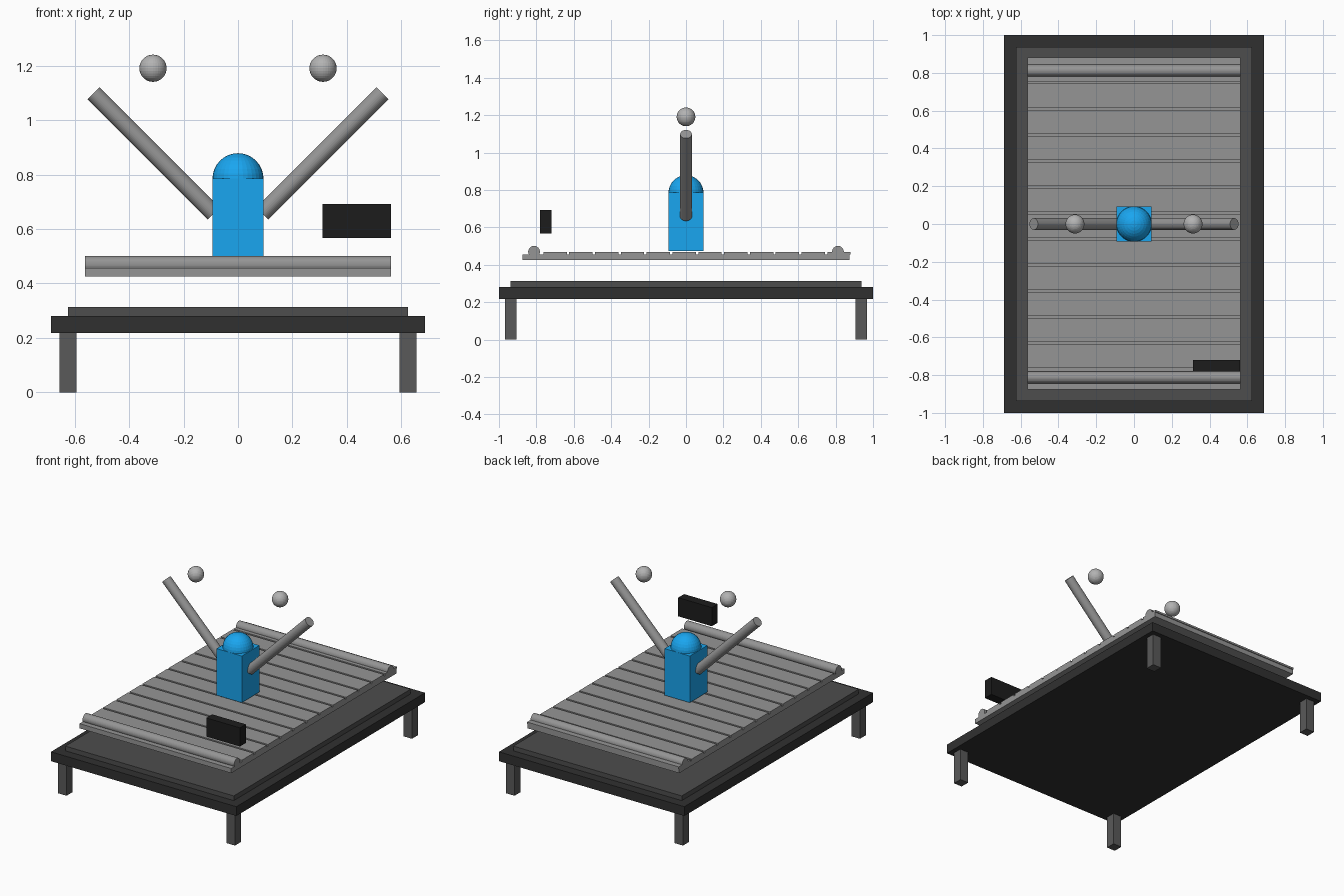
import bpy
from math import radians

if "Cube" in bpy.data.objects:
    bpy.data.objects.remove(bpy.data.objects["Cube"])


def material(name, r, g, b):
    m = bpy.data.materials.new(name)
    m.diffuse_color = (r, g, b, 1)
    m.use_nodes = True
    m.node_tree.nodes["Principled BSDF"].inputs["Base Color"].default_value = m.diffuse_color
    return m


black = material("black", 0.012, 0.012, 0.012)
dark = material("dark", 0.03, 0.03, 0.03)
charcoal = material("charcoal", 0.075, 0.075, 0.075)
leg_grey = material("leg_grey", 0.1, 0.1, 0.1)
mid_grey = material("mid_grey", 0.3, 0.3, 0.3)
light_grey = material("light_grey", 0.45, 0.45, 0.45)
blue = material("blue", 0.01, 0.38, 0.87)


def finish(name, mat):
    ob = bpy.context.object
    ob.name = name
    ob.data.materials.append(mat)
    return ob


def box(name, loc, size, mat):
    bpy.ops.mesh.primitive_cube_add(size=1, location=loc)
    ob = finish(name, mat)
    ob.scale = size
    bpy.ops.object.transform_apply(location=False, rotation=False, scale=True)
    return ob


def rod(name, loc, radius, length, tilt, mat):
    bpy.ops.mesh.primitive_cylinder_add(vertices=32, radius=radius, depth=length,
                                        location=loc, rotation=(0, radians(tilt), 0))
    return finish(name, mat)


def ball(name, loc, radius, mat):
    bpy.ops.mesh.primitive_uv_sphere_add(segments=32, ring_count=16, radius=radius, location=loc)
    return finish(name, mat)


# Base: frame, raised deck, four legs
box("base_frame", (0, 0, 0.25), (1.375, 2, 0.0625), dark)
box("base_deck", (0, 0, 0.297), (1.25, 1.875, 0.0315), charcoal)
for x in (-0.625, 0.625):
    for y in (-0.9375, 0.9375):
        box("leg", (x, y, 0.11), (0.0625, 0.0625, 0.22), leg_grey)

# Floating bed: plate, slats, end rollers
box("bed_plate", (0, 0, 0.4405), (1.125, 1.75, 0.0315), mid_grey)
for i in range(12):
    box("bed_slat", (0, -0.7 + i * 0.138, 0.4625), (1.125, 0.125, 0.0125), mid_grey)
for y in (-0.8125, 0.8125):
    rod("end_roller", (0, y, 0.47), 0.03125, 1.125, 90, mid_grey)

# Figure: torso, head, raised arms with balls above them
box("torso", (0, 0, 0.63), (0.1875, 0.1875, 0.3125), blue)
ball("head", (0, 0, 0.785), 0.09375, blue)
for s in (-1, 1):
    rod("arm", (s * 0.31, 0, 0.878), 0.03125, 0.625, s * 45, mid_grey)
    ball("hand_ball", (s * 0.3125, 0, 1.191), 0.05, light_grey)

# Control panel at the front right
box("control_panel", (0.4365, -0.75, 0.63), (0.25, 0.0625, 0.125), black)
